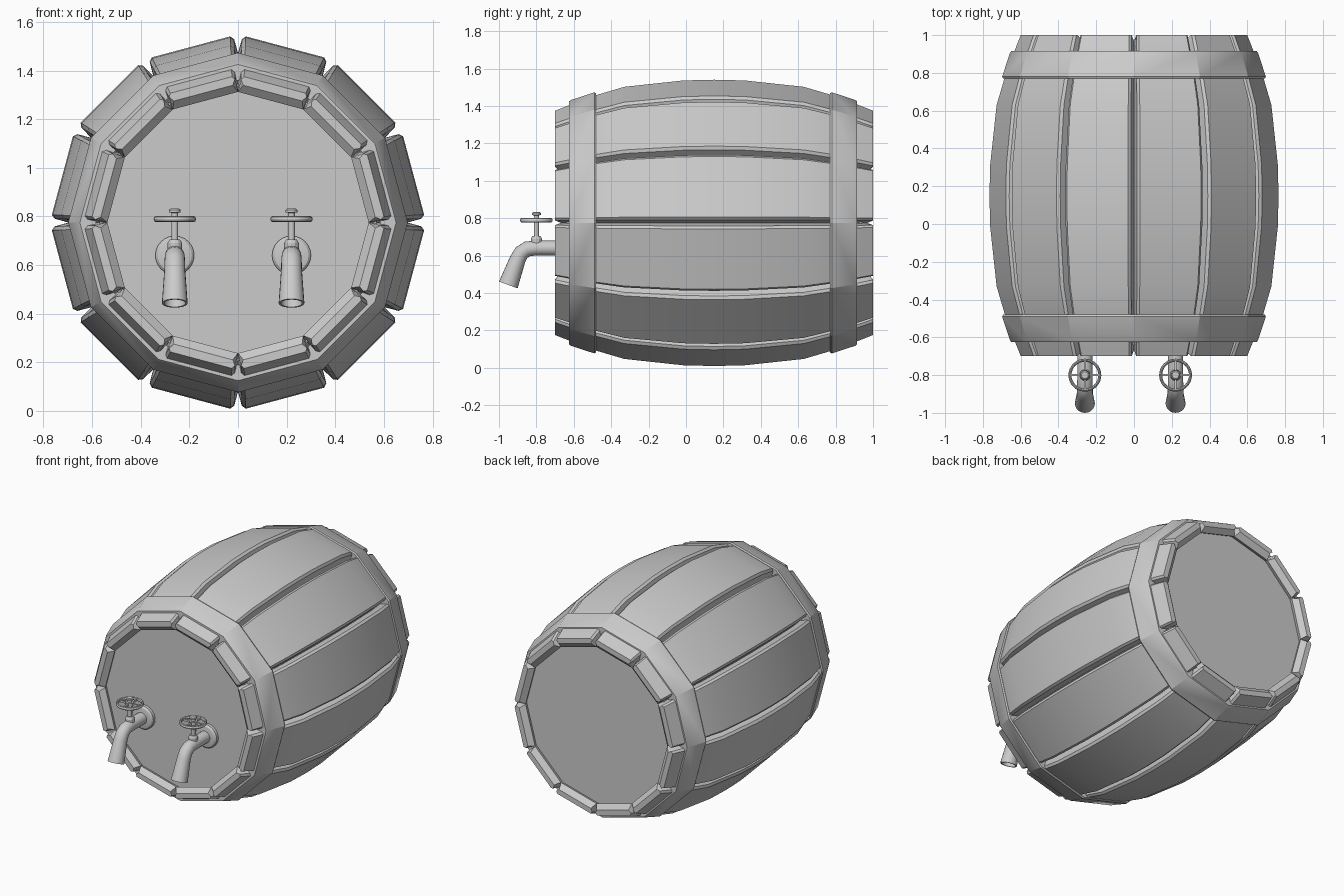
import bpy, bmesh
from math import sin, cos, pi, radians
from mathutils import Vector

cube = bpy.data.objects.get("Cube")
if cube:
    bpy.data.objects.remove(cube, do_unlink=True)

grey = bpy.data.materials.new("plain grey")
grey.use_nodes = True
COLOUR = (0.6, 0.6, 0.6, 1)
grey.diffuse_color = COLOUR
grey.node_tree.nodes["Principled BSDF"].inputs["Base Color"].default_value = COLOUR

MID_Y, AXIS_Z = 0.15, 0.775


def loft(name, rings, closed=False, angle=25):
    """Skin a list of equal rings of points into one object."""
    bm = bmesh.new()
    rows = [[bm.verts.new(p) for p in ring] for ring in rings]
    n = len(rows[0])
    pairs = list(zip(rows, rows[1:]))
    if closed:
        pairs.append((rows[-1], rows[0]))
    else:
        bm.faces.new(rows[0])
        bm.faces.new(rows[-1])
    for a, b in pairs:
        for i in range(n):
            j = (i + 1) % n
            bm.faces.new((a[i], a[j], b[j], b[i]))
    bmesh.ops.recalc_face_normals(bm, faces=bm.faces)
    mesh = bpy.data.meshes.new(name)
    bm.to_mesh(mesh)
    bm.free()
    mesh.materials.append(grey)
    obj = bpy.data.objects.new(name, mesh)
    bpy.context.collection.objects.link(obj)
    bpy.ops.object.select_all(action="DESELECT")
    obj.select_set(True)
    bpy.context.view_layer.objects.active = obj
    bpy.ops.object.shade_smooth_by_angle(angle=radians(angle))
    return obj


def barrel_point(r, degrees, y):
    a = radians(degrees)
    return (r * cos(a), y, AXIS_Z + r * sin(a))


def lathe(name, centre, profile, axis="Z", sides=24, closed=False):
    """Turn a (radius, height) profile round a z or y axis."""
    c = Vector(centre)
    rings = []
    for r, h in profile:
        ring = []
        for i in range(sides):
            u, v = r * cos(2 * pi * i / sides), r * sin(2 * pi * i / sides)
            ring.append(c + Vector((u, v, h) if axis == "Z" else (u, h, v)))
        rings.append(ring)
    return loft(name, rings, closed)


# Staves: bowed planks with V-shaped gaps and chamfered inner ends
half = [(0.165, 0.762), (0.48, 0.728), (0.66, 0.675), (0.82, 0.612), (0.85, 0.6)]
bow = [(-t, r) for t, r in reversed(half)] + [(0, 0.766)] + half
for k in range(12):
    mid = 15 + 30 * k
    rings = []
    for t, r in bow:
        end = abs(t) > 0.84
        inner, spread = (r - 0.035, 12.8) if end else (r - 0.067, 14.95)
        if abs(abs(t) - 0.82) < 0.01:
            inner = 0.537
        section = [(r, 12.6), (r - 0.012, 13.8), (inner, spread)]
        pts = [(q, -a) for q, a in reversed(section)] + section
        rings.append([barrel_point(q, mid + a, MID_Y + t) for q, a in pts])
    loft(f"stave_{k + 1}", rings)

# Hoops: tapered twelve-sided bands with softened edges
hoop = [(0.585, -0.625), (0.65, -0.625), (0.657, -0.615),
        (0.698, -0.49), (0.693, -0.48), (0.62, -0.48)]
for name, flip in (("front_hoop", False), ("back_hoop", True)):
    rings = [[barrel_point(r, 30 * i, 0.29 - y if flip else y) for i in range(12)]
             for r, y in hoop]
    loft(name, rings, closed=True)

# Lids: recessed twelve-sided end panels
for name, y in (("front_lid", -0.64), ("back_lid", 0.94)):
    step = 0.04 if y < 0 else -0.04
    loft(name, [[barrel_point(0.57, 30 * i, q) for i in range(12)] for q in (y, y + step)])


def spout(name, x):
    """Bent pipe that widens towards an open mouth."""
    path = [(-0.63, 0.64, 0.04), (-0.81, 0.64, 0.04), (-0.85, 0.635, 0.041),
            (-0.88, 0.615, 0.042), (-0.9, 0.58, 0.043), (-0.95, 0.443, 0.053),
            (-0.95, 0.443, 0.044), (-0.92, 0.525, 0.038)]
    headings = [0, 0, 17, 46, 66, 70, 70, 70]
    rings = []
    for (y, z, r), h in zip(path, headings):
        up = Vector((0, -sin(radians(h)), cos(radians(h))))
        rings.append([Vector((x, y, z)) + Vector((r * cos(a), 0, 0)) + up * r * sin(a)
                      for a in (2 * pi * i / 20 for i in range(20))])
    loft(name, rings, angle=35)


# Taps: flange, spout, stem and spoked handwheel
for side, x in (("right", -0.26), ("left", 0.22)):
    lathe(f"{side}_tap_flange", (x, -0.64, 0.64),
          [(0.08, 0.005), (0.08, -0.02), (0.07, -0.03), (0.045, -0.035)], axis="Y")
    spout(f"{side}_tap_spout", x)
    top = (x, -0.8, 0)
    lathe(f"{side}_tap_collar", top,
          [(0.03, 0.65), (0.03, 0.69), (0.022, 0.705)], sides=12)
    lathe(f"{side}_tap_stem", top,
          [(0.014, 0.69), (0.014, 0.815), (0.024, 0.817), (0.024, 0.827), (0.018, 0.832)])
    lathe(f"{side}_wheel_hub", top, [(0.026, 0.778), (0.026, 0.8)])
    rim = [(0.079 + 0.008 * cos(a), 0.789 + 0.012 * sin(a))
           for a in (pi / 4 * i for i in range(8))]
    lathe(f"{side}_wheel_rim", top, rim, sides=32, closed=True)
    for s in range(4):
        out = Vector((cos(pi / 2 * s), sin(pi / 2 * s), 0))
        across = Vector((-out.y, out.x, 0))
        rings = [[Vector((x, -0.8, 0.789)) + out * d + across * u * 0.006
                  + Vector((0, 0, v * 0.007))
                  for u, v in ((-1, -1), (1, -1), (1, 1), (-1, 1))] for d in (0.02, 0.077)]
        loft(f"{side}_wheel_spoke_{s + 1}", rings)
